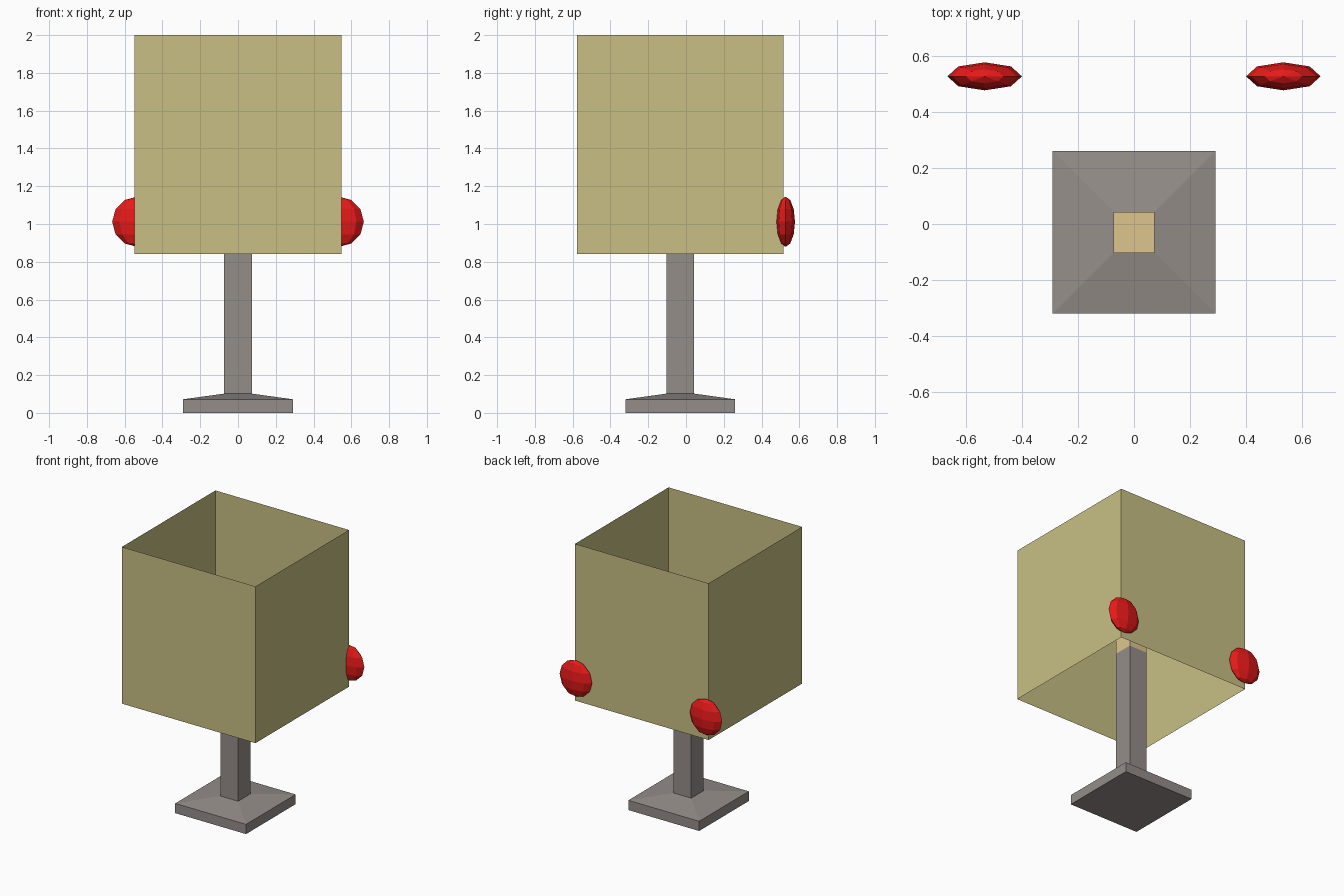
import bpy, bmesh
from mathutils import Matrix

if "Cube" in bpy.data.objects:
    bpy.data.objects.remove(bpy.data.objects["Cube"])

CY = -0.03  # lamp axis sits slightly forward of the knobs


def material(name, rgb):
    m = bpy.data.materials.new(name)
    m.diffuse_color = (*rgb, 1)
    m.use_nodes = True
    m.node_tree.nodes["Principled BSDF"].inputs["Base Color"].default_value = m.diffuse_color
    return m


def add(name, bm, mat=None):
    bmesh.ops.recalc_face_normals(bm, faces=bm.faces)
    me = bpy.data.meshes.new(name)
    bm.to_mesh(me)
    bm.free()
    ob = bpy.data.objects.new(name, me)
    bpy.context.collection.objects.link(ob)
    if mat:
        me.materials.append(mat)
    return ob


def square_loft(name, profile, mat=None, bottom=True, top=True):
    """Skin a stack of squares given as (half width, height)."""
    bm = bmesh.new()
    rings = [[bm.verts.new((sx * h, CY + sy * h, z))
              for sx, sy in ((-1, -1), (1, -1), (1, 1), (-1, 1))]
             for h, z in profile]
    for a, b in zip(rings, rings[1:]):
        for i in range(4):
            j = (i + 1) % 4
            bm.faces.new((a[i], a[j], b[j], b[i]))
    if bottom:
        bm.faces.new(rings[0][::-1])
    if top:
        bm.faces.new(rings[-1])
    return add(name, bm, mat)


shade_mat = material("shade_cloth", (0.58, 0.52, 0.23))
bulb_mat = material("bulb_glow", (0.72, 0.56, 0.27))
red_mat = material("red", (0.80, 0.01, 0.01))
grey_mat = material("warm_grey", (0.30, 0.27, 0.255))

# Sloped base and square pole
square_loft("base_and_pole",
            [(0.29, 0), (0.29, 0.072), (0.073, 0.102), (0.073, 1.16)],
            grey_mat, top=False)

# Square bulb continuing the pole inside the shade
square_loft("bulb", [(0.073, 1.16), (0.073, 1.32)], bulb_mat, bottom=False)

# Thin shade, open at top and bottom
square_loft("shade", [(0.547, 0.84), (0.547, 2.0)], shade_mat,
            bottom=False, top=False)

# Flattened red knobs on the back corners
for side, label in ((-1, "left"), (1, "right")):
    bm = bmesh.new()
    bmesh.ops.create_uvsphere(
        bm, u_segments=8, v_segments=6, radius=1,
        matrix=Matrix.Translation((side * 0.533, 0.527, 1.012))
        @ Matrix.Diagonal((0.133, 0.05, 0.133, 1)))
    add(label + "_knob", bm, red_mat)
